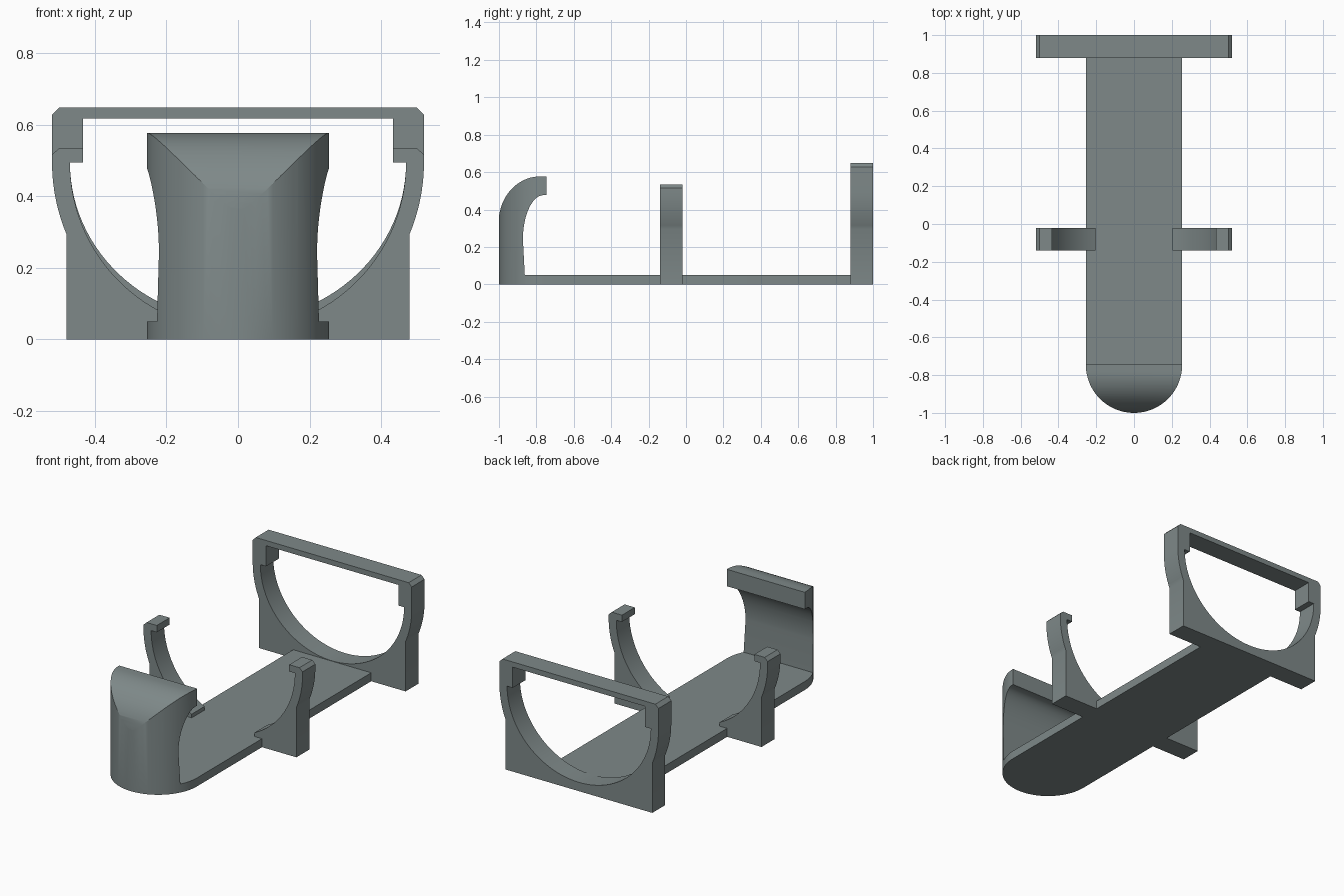
import bpy, bmesh, math

if "Cube" in bpy.data.objects:
    bpy.data.objects.remove(bpy.data.objects["Cube"])

gray = bpy.data.materials.new("slate_gray")
gray.diffuse_color = (0.21, 0.25, 0.25, 1.0)
gray.use_nodes = True
gray.node_tree.nodes["Principled BSDF"].inputs["Base Color"].default_value = gray.diffuse_color


def arc(cx, cy, rx, ry, a0, a1, n):
    """Points on an elliptical arc, angles in degrees."""
    pts = []
    for i in range(n + 1):
        a = math.radians(a0 + (a1 - a0) * i / n)
        pts.append((cx + rx * math.cos(a), cy + ry * math.sin(a)))
    return pts


def prism(name, outlines, axis, start, end):
    """Extrude closed outlines (outer first, then holes) along an axis."""
    place = {"X": lambda p: (start, p[0], p[1]),
             "Y": lambda p: (p[0], start, p[1]),
             "Z": lambda p: (p[0], p[1], start)}[axis]
    bm = bmesh.new()
    edges = []
    for pts in outlines:
        vs = [bm.verts.new(place(p)) for p in pts]
        if len(outlines) == 1:
            bm.faces.new(vs)
        else:
            edges += [bm.edges.new((vs[i - 1], vs[i])) for i in range(len(vs))]
    if edges:
        bmesh.ops.triangle_fill(bm, use_beauty=True, edges=edges)
    geo = bmesh.ops.extrude_face_region(bm, geom=bm.faces[:], use_keep_orig=True)["geom"]
    move = [end - start if a == axis else 0 for a in "XYZ"]
    bmesh.ops.translate(bm, vec=move, verts=[g for g in geo if isinstance(g, bmesh.types.BMVert)])
    bmesh.ops.recalc_face_normals(bm, faces=bm.faces[:])
    me = bpy.data.meshes.new(name)
    bm.to_mesh(me)
    bm.free()
    me.materials.append(gray)
    ob = bpy.data.objects.new(name, me)
    bpy.context.collection.objects.link(ob)
    return ob


def activate(ob):
    bpy.ops.object.select_all(action="DESELECT")
    ob.select_set(True)
    bpy.context.view_layer.objects.active = ob


def smooth(ob):
    activate(ob)
    bpy.ops.object.shade_smooth_by_angle(angle=math.radians(25))


# Base plate with curled front hook: side profile trimmed by a round-ended outline
side = [(0.88, 0.0), (-1.05, 0.0), (-1.05, 0.33)]
side = [(0.88, 0.0), (-1.002, 0.0)]
side += arc(-0.78, 0.33, 0.222, 0.247, 180, 90, 20)
side += [(-0.745, 0.577), (-0.745, 0.477)]
side += arc(-0.76, 0.24, 0.112, 0.237, 90, 180, 18)
side += [(-0.862, 0.05), (0.88, 0.05)]
base = prism("base_and_hook", [side], "X", -0.3, 0.3)

plan = [(0.255, 1.2), (-0.255, 1.2)] + arc(0, -0.745, 0.255, 0.255, 180, 360, 48)
trim = prism("trim_outline", [plan], "Z", -0.1, 0.8)
trim.hide_render = True
mod = base.modifiers.new("trim", "BOOLEAN")
mod.operation = "INTERSECT"
mod.solver = "EXACT"
mod.object = trim
activate(base)
bpy.ops.object.modifier_apply(modifier=mod.name)
bpy.data.objects.remove(trim)
smooth(base)

# Outer bulge of the cradle, shared by the rear frame and the arms
CZ = 0.495
bulge = arc(0, CZ, 0.52, 0.52, -22.6, 0, 10)

# Rear frame: cradle with a closed top and a U-shaped opening
right = [(0.48, 0.0)] + bulge + [(0.52, 0.628), (0.50, 0.648)]
outer = right + [(-x, z) for x, z in reversed(right)]
hole = arc(0, CZ, 0.47, 0.443, 180, 360, 56)
hole += [(0.433, CZ), (0.433, 0.617), (-0.433, 0.617), (-0.433, CZ)]
smooth(prism("rear_frame", [outer, hole], "Y", 0.88, 1.0))

# Pair of snap arms beside the plate
tip = -math.degrees(math.acos(0.205 / 0.47))
arm = [(0.255, 0.0), (0.48, 0.0)] + bulge
arm += [(0.52, 0.516), (0.50, 0.535), (0.433, 0.535), (0.433, CZ)]
arm += arc(0, CZ, 0.47, 0.47, 0, tip, 24) + [(0.205, 0.05), (0.255, 0.05)]
for label, s in (("right", 1), ("left", -1)):
    smooth(prism(label + "_arm", [[(s * x, z) for x, z in arm]], "Y", -0.14, -0.02))
